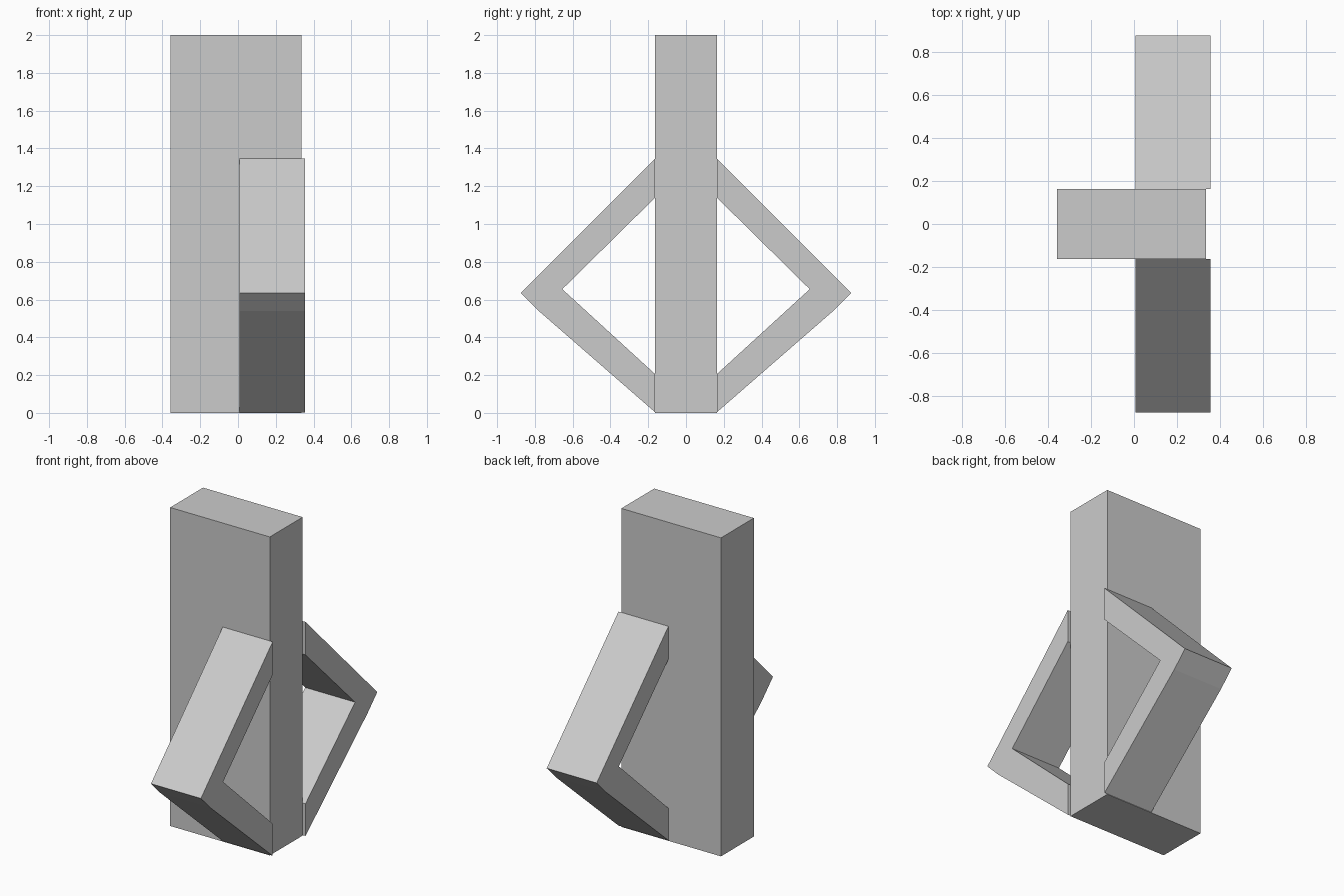
import bpy
import bmesh

default = bpy.data.objects.get("Cube")
if default:
    bpy.data.objects.remove(default, do_unlink=True)

# One plain grey for the whole model
grey = bpy.data.materials.new("light grey")
grey.use_nodes = True
colour = (0.6, 0.6, 0.6, 1)
grey.diffuse_color = colour
grey.node_tree.nodes["Principled BSDF"].inputs["Base Color"].default_value = colour


def extrude_profile(name, profile, x_min, x_max):
    """Extrude a closed (y, z) outline along x into a solid."""
    bm = bmesh.new()
    face = bm.faces.new([bm.verts.new((x_min, y, z)) for y, z in profile])
    result = bmesh.ops.extrude_face_region(bm, geom=[face])
    moved = [v for v in result["geom"] if isinstance(v, bmesh.types.BMVert)]
    bmesh.ops.translate(bm, verts=moved, vec=(x_max - x_min, 0, 0))
    bmesh.ops.recalc_face_normals(bm, faces=bm.faces)
    mesh = bpy.data.meshes.new(name)
    bm.to_mesh(mesh)
    bm.free()
    mesh.materials.append(grey)
    obj = bpy.data.objects.new(name, mesh)
    bpy.context.collection.objects.link(obj)
    return obj


# Upright slab
half = 0.163
extrude_profile("column", [(-half, 0), (half, 0), (half, 2), (-half, 2)], -0.357, 0.335)

# Angled bracket: outer edge downwards, then inner edge back up
bracket = [(half, 1.347), (0.875, 0.635), (0.78, 0.54), (half, 0.003),
           (half, 0.205), (0.655, 0.655), (half, 1.14)]
for name, side in (("back_bracket", 1), ("front_bracket", -1)):
    extrude_profile(name, [(side * y, z) for y, z in bracket], 0.008, 0.355)
